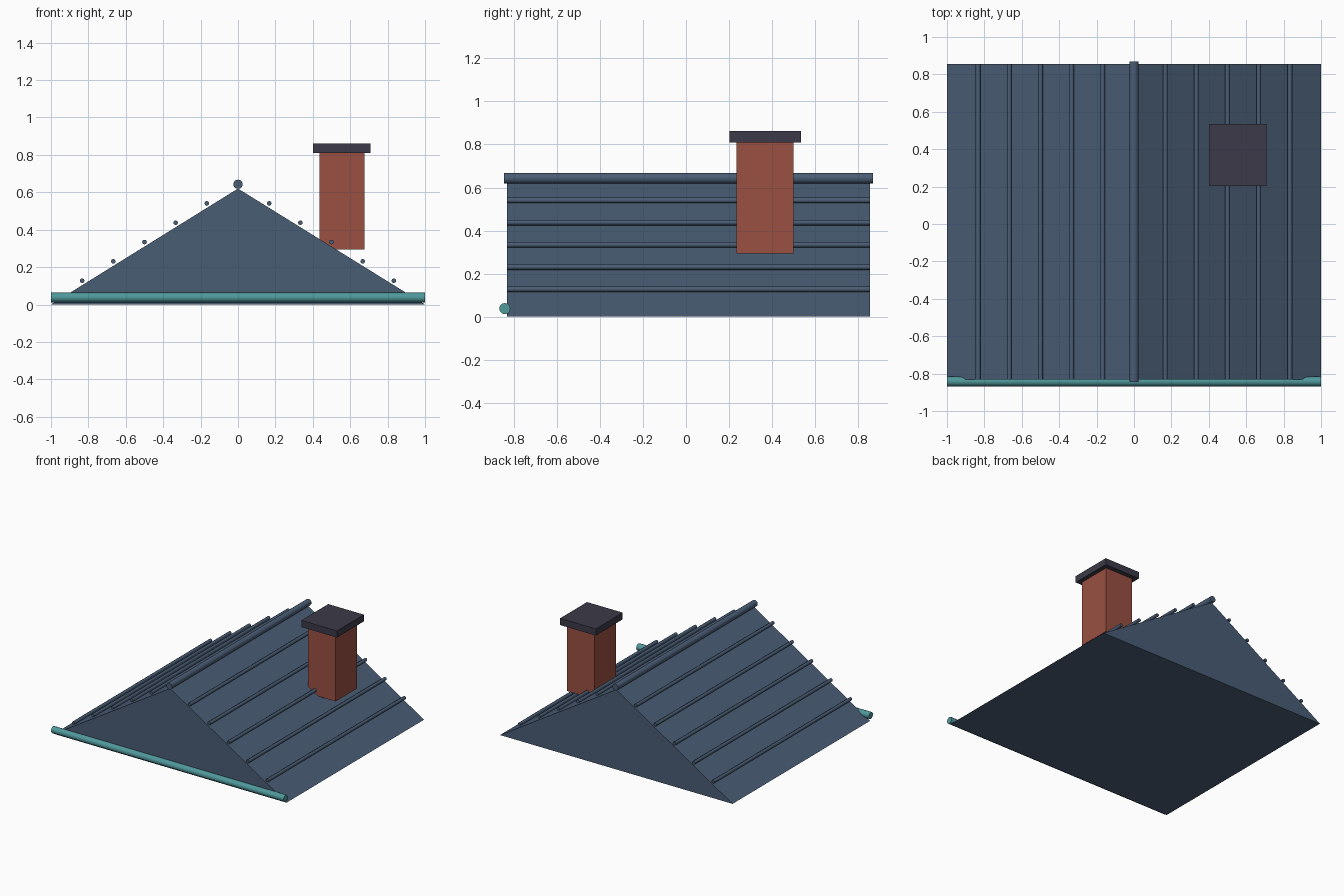
import bpy, bmesh, math
from mathutils import Vector

if "Cube" in bpy.data.objects:
    bpy.data.objects.remove(bpy.data.objects["Cube"])


def material(name, srgb):
    m = bpy.data.materials.new(name)
    lin = [((c / 255 + 0.055) / 1.055) ** 2.4 for c in srgb]
    m.diffuse_color = (*lin, 1)
    m.use_nodes = True
    m.node_tree.nodes["Principled BSDF"].inputs["Base Color"].default_value = m.diffuse_color
    return m


SLATE = material("slate blue", (74, 93, 117))
BRICK = material("brick red", (154, 80, 66))
CAP = material("dark charcoal", (60, 58, 72))
TEAL = material("teal", (80, 152, 156))

Y0, Y1 = -0.832, 0.856      # roof front and back
PEAK = 0.62                 # ridge height


def add_object(name, bm, mat):
    bmesh.ops.recalc_face_normals(bm, faces=bm.faces)
    me = bpy.data.meshes.new(name)
    bm.to_mesh(me)
    bm.free()
    me.materials.append(mat)
    ob = bpy.data.objects.new(name, me)
    bpy.context.collection.objects.link(ob)
    return ob


def box(name, lo, hi, mat):
    bm = bmesh.new()
    bmesh.ops.create_cube(bm, size=1)
    for v in bm.verts:
        v.co = Vector([lo[i] + (v.co[i] + 0.5) * (hi[i] - lo[i]) for i in range(3)])
    return add_object(name, bm, mat)


def rod(name, a, b, r, sides, mat):
    a, b = Vector(a), Vector(b)
    bm = bmesh.new()
    bmesh.ops.create_cone(bm, cap_ends=True, segments=sides, radius1=r, radius2=r,
                          depth=(b - a).length)
    rot = (b - a).to_track_quat('Z', 'Y')
    for v in bm.verts:
        v.co = rot @ v.co + (a + b) / 2
    ob = add_object(name, bm, mat)
    bpy.ops.object.select_all(action='DESELECT')
    bpy.context.view_layer.objects.active = ob
    ob.select_set(True)
    bpy.ops.object.shade_smooth_by_angle(angle=math.radians(50))
    return ob


# Roof body: triangular prism
bm = bmesh.new()
gable = bm.faces.new([bm.verts.new(p) for p in ((-1, Y0, 0), (1, Y0, 0), (0, Y0, PEAK))])
ext = bmesh.ops.extrude_face_region(bm, geom=[gable], use_keep_orig=True)
bmesh.ops.translate(bm, vec=(0, Y1 - Y0, 0),
                    verts=[g for g in ext["geom"] if isinstance(g, bmesh.types.BMVert)])
add_object("roof_body", bm, SLATE)

# Standing ribs on both slopes, sitting just above the surface
for side, label in ((-1, "left"), (1, "right")):
    for i in range(1, 6):
        x = i / 6
        z = PEAK * (1 - x) + 0.024
        rod(f"rib_{label}_{i}", (side * x, Y0, z), (side * x, Y1, z), 0.0128, 8, SLATE)

# Ridge cap
rod("ridge_cap", (0, -0.845, 0.643), (0, 0.868, 0.643), 0.025, 12, SLATE)

# Gutter along the front
rod("gutter", (-1, -0.842, 0.0375), (1, -0.842, 0.0375), 0.026, 12, TEAL)

# Chimney and its cap
box("chimney", (0.436, 0.234, 0.293), (0.676, 0.499, 0.812), BRICK)
box("chimney_cap", (0.402, 0.203, 0.81), (0.709, 0.534, 0.862), CAP)
